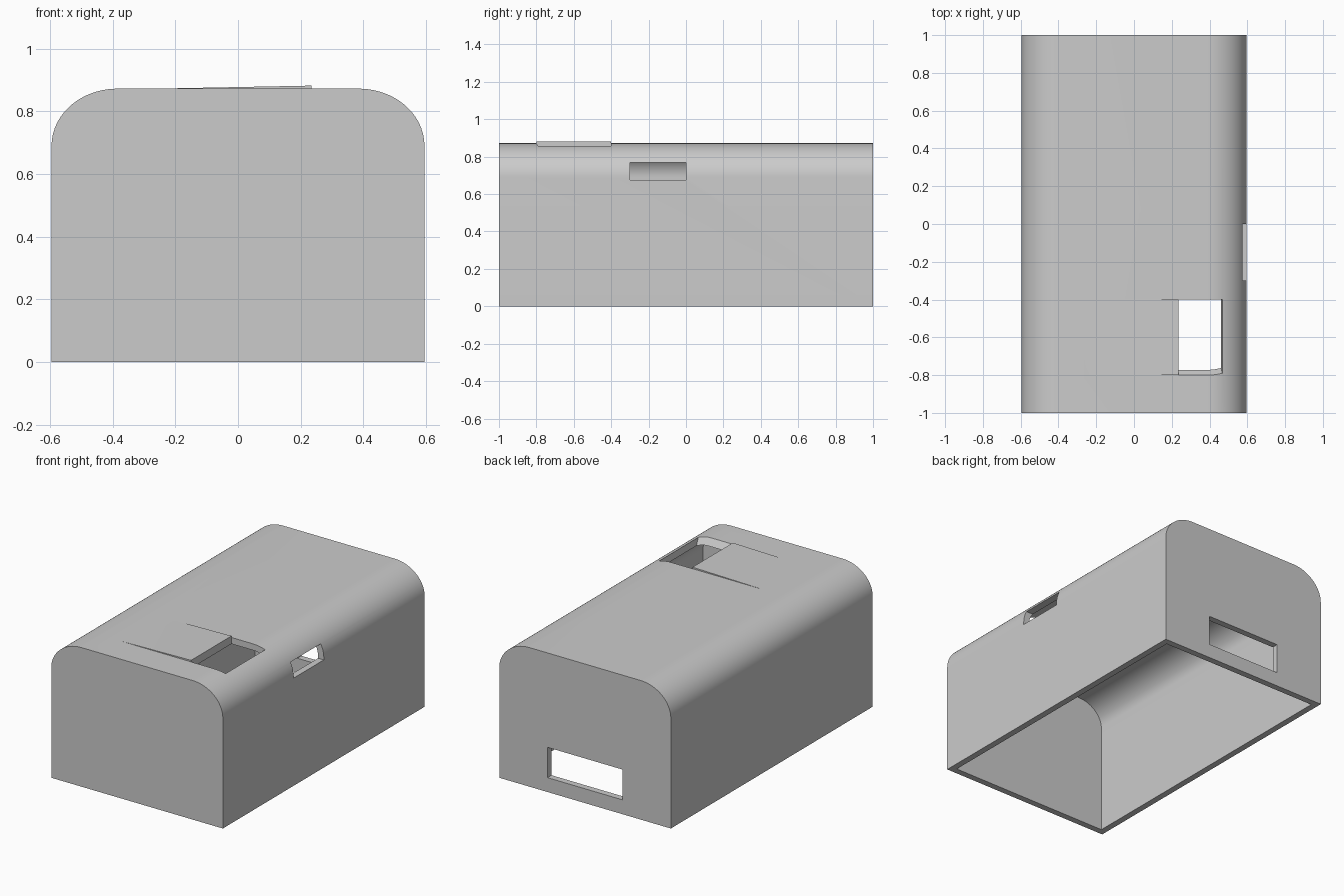
import bpy, bmesh, math

cube = bpy.data.objects.get("Cube")
if cube:
    bpy.data.objects.remove(cube, do_unlink=True)

HALF_W, HEIGHT, SHOULDER, WALL = 0.595, 0.872, 0.69, 0.04
ROUND_X = 0.21

grey = bpy.data.materials.new("plain grey")
grey.use_nodes = True
colour = (0.6, 0.6, 0.6, 1)
grey.diffuse_color = colour
grey.node_tree.nodes["Principled BSDF"].inputs["Base Color"].default_value = colour


def extrude_profile(name, points, y0, y1):
    """Prism from an x-z outline, running from y0 to y1."""
    bm = bmesh.new()
    face = bm.faces.new([bm.verts.new((x, y0, z)) for x, z in points])
    new = bmesh.ops.extrude_face_region(bm, geom=[face])["geom"]
    bmesh.ops.translate(bm, vec=(0, y1 - y0, 0),
                        verts=[v for v in new if isinstance(v, bmesh.types.BMVert)])
    bmesh.ops.recalc_face_normals(bm, faces=bm.faces)
    mesh = bpy.data.meshes.new(name)
    bm.to_mesh(mesh)
    bm.free()
    obj = bpy.data.objects.new(name, mesh)
    bpy.context.collection.objects.link(obj)
    mesh.materials.append(grey)
    return obj


def box(name, x, y, z):
    outline = [(x[0], z[0]), (x[1], z[0]), (x[1], z[1]), (x[0], z[1])]
    return extrude_profile(name, outline, *y)


def arch(inset, bottom, steps=20):
    """Upright outline with rounded shoulders, inset by a wall thickness."""
    cx = HALF_W - ROUND_X
    rx, rz = ROUND_X - inset, HEIGHT - SHOULDER - inset
    angles = [math.pi / 2 * i / steps for i in range(steps + 1)]
    right = [(cx + rx * math.cos(a), SHOULDER + rz * math.sin(a)) for a in angles]
    left = [(-x, z) for x, z in reversed(right)]
    return [(HALF_W - inset, bottom)] + right + left + [(inset - HALF_W, bottom)]


def combine(target, tool, operation):
    mod = target.modifiers.new(operation, "BOOLEAN")
    mod.operation, mod.solver, mod.object = operation, "EXACT", tool
    bpy.context.view_layer.objects.active = target
    bpy.ops.object.modifier_apply(modifier=mod.name)
    bpy.data.objects.remove(tool, do_unlink=True)


# Outer body with the faintly raised ramp leading to the top opening
cover = extrude_profile("cover_shell", arch(0, 0), -1, 1)
ramp = extrude_profile("ramp", [(-0.31, 0.871), (0.25, 0.882), (0.25, 0.85), (-0.31, 0.85)],
                       -0.8, -0.4)
combine(cover, ramp, "UNION")

# Hollow interior, open underneath
combine(cover, extrude_profile("hollow", arch(WALL, -0.2), WALL - 1, 1 - WALL), "DIFFERENCE")

# Top opening, its front and outer sides leaning inward with depth
opening = box("top_opening", (0.235, 0.475), (-0.82, -0.4), (0.8, 0.9))
for v in opening.data.vertices:
    if v.co.z < 0.85:
        if v.co.y < -0.5:
            v.co.y = -0.75
        if v.co.x > 0.4:
            v.co.x = 0.458
combine(cover, opening, "DIFFERENCE")

# Slot in the left shoulder and cable slot in the back wall
combine(cover, box("side_slot", (0.4, 0.7), (-0.3, 0), (0.675, 0.77)), "DIFFERENCE")
combine(cover, box("back_slot", (-0.26, 0.26), (0.9, 1.1), (0.09, 0.28)), "DIFFERENCE")

# Smooth shoulders, sharp edges
bpy.ops.object.select_all(action="DESELECT")
cover.select_set(True)
bpy.context.view_layer.objects.active = cover
bpy.ops.object.shade_smooth_by_angle(angle=math.radians(25))
